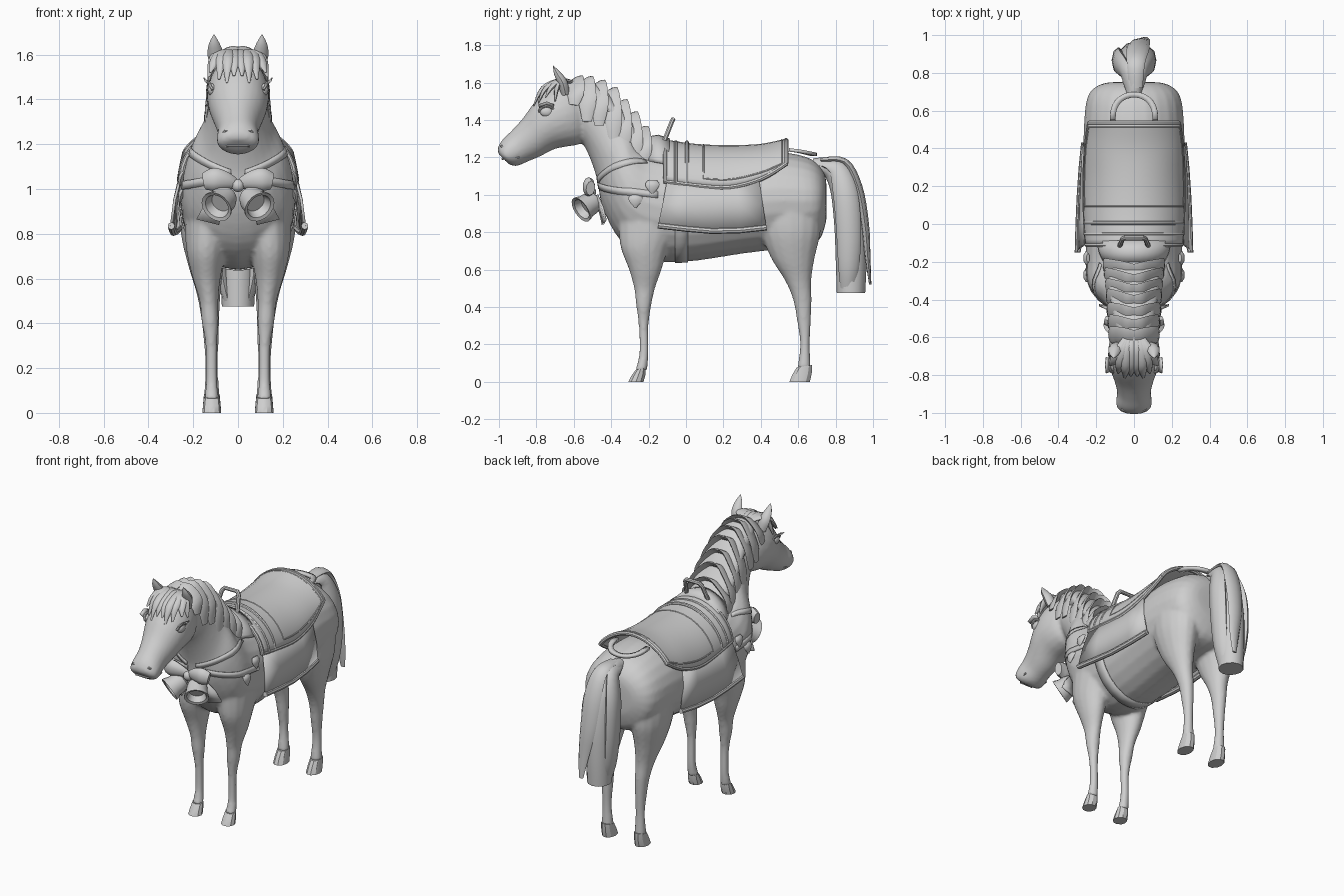
import bpy, bmesh, math
from mathutils import Vector as V

if "Cube" in bpy.data.objects:
    bpy.data.objects.remove(bpy.data.objects["Cube"])

grey = bpy.data.materials.new("soft_grey")
grey.diffuse_color = (0.62, 0.62, 0.62, 1)
grey.use_nodes = True
grey.node_tree.nodes["Principled BSDF"].inputs["Base Color"].default_value = grey.diffuse_color


def finish(name, bm, angle=40, solid=0, wrap=None):
    bmesh.ops.recalc_face_normals(bm, faces=bm.faces[:])
    me = bpy.data.meshes.new(name)
    bm.to_mesh(me)
    bm.free()
    me.materials.append(grey)
    ob = bpy.data.objects.new(name, me)
    bpy.context.collection.objects.link(ob)
    bpy.ops.object.select_all(action='DESELECT')
    bpy.context.view_layer.objects.active = ob
    ob.select_set(True)
    if angle:
        bpy.ops.object.shade_smooth_by_angle(angle=math.radians(angle))
    if wrap:
        m = ob.modifiers.new("hug", 'SHRINKWRAP')
        m.target, m.offset, m.wrap_mode = wrap, .003, 'ABOVE_SURFACE'
    if solid:
        m = ob.modifiers.new("thickness", 'SOLIDIFY')
        m.thickness, m.offset = solid, 0
    return ob


def spline(rows, n):
    """Catmull-Rom interpolation of equal-length tuples."""
    out = []
    for i in range(len(rows) - 1):
        a, b, c, d = (rows[max(0, min(len(rows) - 1, i + k))] for k in (-1, 0, 1, 2))
        for j in range(n):
            t = j / n
            out.append(tuple(q + .5 * t * (r - p + t * (2*p - 5*q + 4*r - s + t * (3*(q - r) + s - p)))
                             for p, q, r, s in zip(a, b, c, d)))
    return out + [tuple(rows[-1])]


def skin(bm, frames, segs):
    """Closed skin over elliptical sections (centre, u, v)."""
    rings = [[bm.verts.new(c + u * math.cos(k * math.tau / segs) + v * math.sin(k * math.tau / segs))
              for k in range(segs)] for c, u, v in frames]
    for a, b in zip(rings, rings[1:]):
        for k in range(segs):
            bm.faces.new((a[k], a[k-1], b[k-1], b[k]))
    bm.faces.new(rings[0])
    bm.faces.new(rings[-1][::-1])


def profile(bm, rows, n=4, segs=24):
    """Rows: edge A (y, z), edge B (y, z), half width, x centre."""
    fr = []
    for ya, za, yb, zb, w, x in spline(rows, n):
        fr.append((V((x, (ya+yb)/2, (za+zb)/2)), V((max(w, .005), 0, 0)), V((0, (ya-yb)/2, (za-zb)/2))))
    skin(bm, fr, segs)


def strand(name, pts, side, w, t, widths=(.6, 1, .95, .15), segs=8):
    """Flat lock of hair that follows pts."""
    pts = [V(p) for p in spline(pts, 4)]
    prof = spline([(a,) for a in widths], 4)
    fr = []
    for i, p in enumerate(pts):
        d = (pts[min(i+1, len(pts)-1)] - pts[max(i-1, 0)]).normalized()
        u = V(side)
        u = (u - d * u.dot(d)).normalized()
        k = prof[round(i / (len(pts)-1) * (len(prof)-1))][0]
        fr.append((p, u * w * k, d.cross(u) * t * k))
    bm = bmesh.new()
    skin(bm, fr, segs)
    return finish(name, bm, 50)


def tube(name, pts, r, cyclic=False):
    cu = bpy.data.curves.new(name, 'CURVE')
    cu.dimensions, cu.bevel_depth, cu.bevel_resolution, cu.use_fill_caps = '3D', r, 2, True
    sp = cu.splines.new('POLY')
    sp.points.add(len(pts) - 1)
    for q, p in zip(sp.points, pts):
        q.co = (*p, 1)
    sp.use_cyclic_u = cyclic
    tmp = bpy.data.objects.new(name, cu)
    bm = bmesh.new()
    bpy.context.collection.objects.link(tmp)
    bpy.context.view_layer.update()
    bm.from_mesh(tmp.evaluated_get(bpy.context.evaluated_depsgraph_get()).to_mesh())
    bpy.data.objects.remove(tmp)
    return finish(name, bm)


def sheet(name, grid, thick, wrap=None):
    bm = bmesh.new()
    vs = [[bm.verts.new(p) for p in row] for row in grid]
    for a, b in zip(vs, vs[1:]):
        for i in range(len(a) - 1):
            bm.faces.new((a[i], a[i+1], b[i+1], b[i]))
    return finish(name, bm, 40, thick, wrap)


def ball(name, c, s, segs=16):
    bm = bmesh.new()
    bmesh.ops.create_uvsphere(bm, u_segments=segs, v_segments=segs // 2, radius=1)
    bmesh.ops.scale(bm, vec=s, verts=bm.verts)
    bmesh.ops.translate(bm, vec=c, verts=bm.verts)
    return finish(name, bm)


def arch(y, top, bot, w, p=1.2, n=16):
    """Cross-section over the back; a larger p slopes the sides more."""
    return [(w * math.sin(a), y, bot + (top - bot) * max(0, math.cos(a)) ** p)
            for a in (math.radians(-90 + 180 * i / n) for i in range(n + 1))]


# Trunk with neck, head and legs, fused into one smooth skin
bm = bmesh.new()
profile(bm, [(.752, 1.02, .752, .93, .05, 0), (.738, 1.12, .745, .84, .17, 0), (.66, 1.195, .69, .74, .245, 0),
             (.5, 1.228, .5, .71, .266, 0), (.3, 1.22, .3, .685, .266, 0), (0, 1.225, 0, .642, .258, 0),
             (-.18, 1.25, -.2, .655, .254, 0), (-.25, 1.29, -.35, .755, .247, 0), (-.28, 1.35, -.445, .93, .212, 0),
             (-.33, 1.42, -.475, 1.08, .158, 0), (-.4, 1.5, -.515, 1.2, .128, 0), (-.5, 1.57, -.555, 1.28, .112, 0),
             (-.6, 1.59, -.58, 1.31, .1, 0)])
profile(bm, [(-.55, 1.575, -.51, 1.34, .075, 0), (-.62, 1.605, -.56, 1.275, .118, 0), (-.72, 1.58, -.62, 1.26, .137, 0),
             (-.805, 1.5, -.7, 1.245, .13, 0), (-.875, 1.405, -.78, 1.205, .104, 0), (-.935, 1.34, -.84, 1.18, .09, 0),
             (-.985, 1.29, -.9, 1.155, .095, 0), (-1.007, 1.247, -.94, 1.16, .085, 0), (-1.003, 1.22, -.965, 1.18, .05, 0)])
for s in (1, -1):
    profile(bm, [(-.365, .86, .0, .86, .11, s*.13), (-.35, .72, -.09, .72, .088, s*.142), (-.305, .6, -.13, .6, .062, s*.14),
                 (-.278, .5, -.165, .5, .042, s*.13), (-.267, .41, -.185, .41, .038, s*.125), (-.253, .3, -.2, .3, .026, s*.119),
                 (-.25, .15, -.2, .15, .025, s*.118), (-.272, .06, -.208, .06, .033, s*.117)], segs=16)
    profile(bm, [(.38, .95, .725, .95, .12, s*.135), (.4, .8, .72, .8, .108, s*.147), (.455, .66, .688, .66, .08, s*.143),
                 (.53, .54, .67, .54, .055, s*.132), (.572, .44, .672, .44, .042, s*.125), (.593, .33, .668, .33, .034, s*.12),
                 (.61, .2, .662, .2, .028, s*.118), (.595, .07, .667, .07, .036, s*.117)], segs=16)
body = finish("body", bm, 0)
rm = body.modifiers.new("fuse", 'REMESH')
rm.mode, rm.voxel_size, rm.use_smooth_shade = 'VOXEL', .011, True
sm = body.modifiers.new("blend", 'SMOOTH')
sm.factor, sm.iterations = .5, 4

for s in (1, -1):
    # Hooves
    for y, y2, h, nm in ((-.31, -.215, .075, "front_hoof"), (.55, .675, .09, "hind_hoof")):
        bm = bmesh.new()
        profile(bm, [(y, 0, y2 - .01, 0, .042, s*.117), (y + .015, h*.4, y2, h*.5, .039, s*.117),
                     (y + .04, h*.85, y2, h, .035, s*.117)], n=1, segs=10)
        finish(nm, bm, 30)
    # Ears, eyes, lids, lashes and nostrils
    strand("ear", [(s*.085, -.645, 1.54), (s*.1, -.66, 1.6), (s*.106, -.69, 1.65), (s*.107, -.71, 1.69)],
           (1, 0, 0), .036, .026, (.9, 1, .65, .04))
    ball("eye", (s*.116, -.745, 1.443), (.02, .036, .028))
    tube("eyelid", [(s*(.131 - 2*(a-3)**2/1000), -.745 + .04*math.cos(a*.52), 1.443 + .032*math.sin(a*.52))
                    for a in range(7)], .008)
    sheet("eyelashes", [[(s*.13, -.785, 1.465), (s*.132, -.745, 1.478), (s*.13, -.71, 1.465)],
                        [(s*.148, -.79, 1.482), (s*.153, -.745, 1.497), (s*.148, -.705, 1.482)]], .004)
    tube("nostril", [(s*(.05 + .022*math.cos(a)), -.983 + .02*abs(math.cos(a)) - .01*math.sin(a), 1.236 + .025*math.sin(a))
                     for a in (i*math.tau/10 for i in range(10))], .007, True)
    # Mane locks: crest y, crest z, tip y, tip z
    for i, (y, z, ty, tz) in enumerate([(-.6, 1.615, -.6, 1.48), (-.545, 1.61, -.53, 1.39), (-.48, 1.59, -.465, 1.37),
                                        (-.415, 1.55, -.385, 1.28), (-.36, 1.485, -.33, 1.23),
                                        (-.305, 1.42, -.27, 1.17), (-.25, 1.345, -.225, 1.17)]):
        o = .112 + .005 * i
        strand("mane_lock", [(s*.004, y - .01, z - .012), (s*.05, y, z - .018), (s*o, y + (ty-y)*.5 + .01, z + (tz-z)*.5),
                             (s*(o + .018), ty, tz)], (0, .8, .55), .062, .013, (.9, 1, .8, .4))
    # Forelock, with a longer lock swept over the brow
    for x, tx, ty, tz in ((.015, .018, -.805, 1.505), (.04, .05, -.815, 1.475), (.06, .085, -.79, 1.49),
                          (.075, .125, -.75, 1.52), (.08, .132, -.7, 1.5)):
        strand("forelock", [(s*x*.5, -.6, 1.6), (s*x, -.67, 1.61), (s*(x+tx)*.52, -.67 + (ty+.67)*.65, 1.57),
                            (s*tx, ty, tz)], (1, .3*s, 0), .027, .014, (.6, 1, .9, .2))
    # Side flap with rolled lower edge
    low = [(-.15, .298, .835), (0, .294, .818), (.14, .288, .806), (.29, .278, .81), (.43, .264, .825)]
    top = [(-.1, .248), (.02, .253), (.145, .253), (.27, .253), (.39, .253)]
    sheet("side_flap", [[(s*x, y, 1.085) for y, x in top],
                        [(s*(x*.5 + q[1]*.5 + .01), y*.5 + q[0]*.5, .95) for (y, x), q in zip(top, low)],
                        [(s*q[1], q[0], q[2]) for q in low]], .012)
    tube("flap_roll", [(s*q[1], q[0], q[2]) for q in low], .016)
    # Breast straps and small side tags
    for a, b in ((V((s*.03, -.47, 1.07)), V((s*.2, -.2, 1.2))), (V((s*.03, -.47, 1.05)), V((s*.25, -.15, 1.0)))):
        bulge = V((s*.05, -.06, 0))
        mid = [a.lerp(b, i/14) + bulge * math.sin(math.pi*i/14) for i in range(15)]
        sheet("breast_strap", [[p + V((0, 0, h)) for p in mid] for h in (-.018, .018)], .004, body)
    for y, z in ((-.27, .965), (-.18, 1.04)):
        strand("side_tag", [(s*.243, y, z + .035), (s*.253, y, z + .015), (s*.258, y, z - .01), (s*.26, y, z - .035)],
               (0, 1, 0), .038, .014, (.7, 1, .7, .1), 6)
    # Chest bow lobes, ribbon tails and bells
    strand("bow_lobe", [(0, -.5, 1.02), (s*.05, -.515, 1.035), (s*.105, -.52, 1.042), (s*.15, -.51, 1.035)],
           (s*-.25, 0, 1), .052, .033, (.35, .75, 1, .75), 10)
    sheet("ribbon_tail", [[(s*.03, -.48, .97), (s*.085, -.475, 1.0)], [(s*.075, -.455, .89), (s*.15, -.445, .93)],
                          [(s*.085, -.445, .84), (s*.185, -.43, .865)]], .012)
    axis = V((s*.42, -.68, -.45)).normalized()
    u = V((1, 0, 0))
    u = (u - axis*u.dot(axis)).normalized()
    v = axis.cross(u)
    c0 = V((s*.045, -.478, .975))
    bm = bmesh.new()
    skin(bm, [(c0 + axis*d, u*r, v*r) for d, r in
              ((0, .03), (.015, .052), (.045, .062), (.08, .064), (.1, .072), (.113, .074), (.108, .058), (.07, .045))], 18)
    finish("bell", bm, 35)

ball("bow_knot", (0, -.51, 1.015), (.03, .03, .03), 10)

# Mane base along the crest
bm = bmesh.new()
profile(bm, [(-.64, 1.61, -.62, 1.55, .05, 0), (-.55, 1.617, -.53, 1.46, .1, 0), (-.45, 1.58, -.43, 1.4, .118, 0),
             (-.36, 1.495, -.36, 1.32, .13, 0), (-.27, 1.385, -.3, 1.25, .135, 0), (-.19, 1.3, -.24, 1.2, .12, 0)])
finish("mane_base", bm)

# Mouth line
tube("mouth", [(-.078, -.89, 1.2), (-.077, -.945, 1.192), (-.04, -.983, 1.192), (.04, -.983, 1.192),
               (.077, -.945, 1.192), (.078, -.89, 1.2)], .005)

# Saddle pad with piped border, raised ribs and inner seam
seat = spline([(-.11, 1.285, 1.07, .25, 1.2), (.05, 1.262, 1.05, .258, 1.15), (.23, 1.255, 1.04, .26, 1.15),
               (.4, 1.262, 1.085, .253, 1.2), (.535, 1.29, 1.165, .236, 1.7)], 4)
pad = [arch(*r) for r in seat]
sheet("saddle_pad", pad, .02)
rim = pad[0] + [r[-1] for r in pad[1:]] + pad[-1][-2::-1] + [r[0] for r in pad[-2:0:-1]]
tube("saddle_piping", rim, .013, True)
for y, r in ((-.055, .011), (.005, .011)):
    tube("saddle_rib", arch(y, 1.28, 1.065, .257), r)
inner = [arch(*r)[1:-1] for r in seat[5:-1]]
seam = inner[0] + [r[-1] for r in inner[1:]] + inner[-1][-2::-1] + [r[0] for r in inner[-2:0:-1]]
tube("saddle_seam", [(x*1.02, y, z + .008) for x, y, z in seam], .005, True)

# Pommel plate and hand grip
sheet("pommel_plate", [arch(-.205, 1.3, 1.18, .15), arch(-.15, 1.31, 1.17, .175), arch(-.09, 1.29, 1.16, .19)], .022)
tube("hand_grip", [(-.08, -.125, 1.25), (-.075, -.115, 1.29), (-.06, -.078, 1.385), (-.045, -.07, 1.402),
                   (.045, -.07, 1.402), (.06, -.078, 1.385), (.075, -.115, 1.29), (.08, -.125, 1.25)], .013)
for s in (1, -1):
    ball("grip_foot", (s*.078, -.12, 1.27), (.024, .024, .024), 12)

# Flat rump loop and girth
sheet("rump_loop", [[(w*math.cos(a), .55 + (w + .022)*abs(math.sin(a))**.75, 1.24 - .025*math.sin(a))
                     for a in (math.pi*i/14 for i in range(15))] for w in (.098, .128)], .018)
sheet("girth", [[(.262*math.sin(a), y, .935 - .293*math.cos(a)) for a in (math.radians(-95 + 5*i) for i in range(39))]
                for y in (-.06, -.025, .01)], .006, body)

# Tail: core, side locks and a trailing outer lock
strand("tail_core", [(0, .68, 1.15), (0, .775, 1.14), (0, .845, 1.04), (0, .876, .85), (0, .883, .65), (0, .882, .475)],
       (1, 0, 0), .076, .08, (.55, .7, .95, 1.05, 1.03, .95), 12)
for s in (1, -1):
    strand("tail_side", [(s*.02, .72, 1.165), (s*.045, .81, 1.14), (s*.078, .853, 1.0), (s*.083, .87, .8),
                         (s*.07, .87, .62), (s*.045, .865, .5)], (0, 1, 0), .066, .034, (.4, .75, 1, 1, .85, .6))
strand("tail_outer", [(.01, .72, 1.185), (.01, .85, 1.175), (.02, .92, 1.04), (.03, .957, .84), (.05, .972, .66), (.06, .985, .52)],
       (1, 0, 0), .06, .024, (.6, .8, 1, .9, .6, .25))
